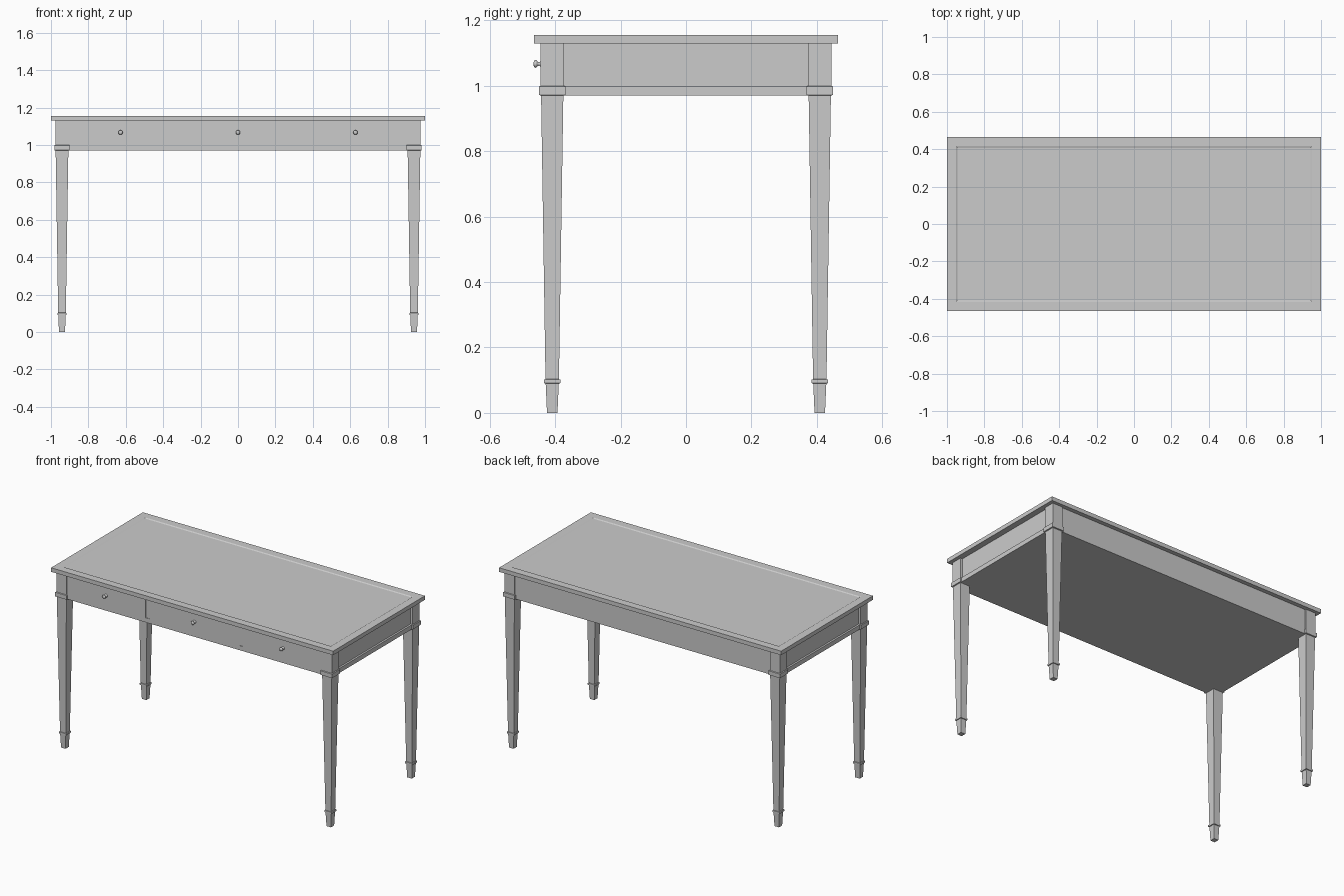
import bpy, bmesh, math
from mathutils import Matrix

if "Cube" in bpy.data.objects:
    bpy.data.objects.remove(bpy.data.objects["Cube"])


def finish(name, bm):
    bmesh.ops.recalc_face_normals(bm, faces=bm.faces)
    me = bpy.data.meshes.new(name)
    bm.to_mesh(me)
    bm.free()
    ob = bpy.data.objects.new(name, me)
    bpy.context.collection.objects.link(ob)
    return ob


def box(name, x0, x1, y0, y1, z0, z1):
    bm = bmesh.new()
    size = Matrix.Diagonal((x1 - x0, y1 - y0, z1 - z0, 1))
    mid = Matrix.Translation(((x0 + x1) / 2, (y0 + y1) / 2, (z0 + z1) / 2))
    bmesh.ops.create_cube(bm, size=1, matrix=mid @ size)
    return finish(name, bm)


def loft(name, profile, segs, at, turn=0.0, axis=Matrix.Identity(4), smooth=False):
    """Stack of rings from (radius, height) pairs, capped at both ends."""
    bm = bmesh.new()
    rings = []
    for r, h in profile:
        rings.append([bm.verts.new((r * math.cos(turn + 2 * math.pi * i / segs),
                                    r * math.sin(turn + 2 * math.pi * i / segs), h))
                      for i in range(segs)])
    for a, b in zip(rings, rings[1:]):
        for i in range(segs):
            j = (i + 1) % segs
            f = bm.faces.new((a[i], a[j], b[j], b[i]))
            f.smooth = smooth
    bm.faces.new(rings[0])
    bm.faces.new(rings[-1])
    bmesh.ops.transform(bm, matrix=Matrix.Translation(at) @ axis, verts=bm.verts)
    return finish(name, bm)


# Table top with a shallow sunken writing panel
top = box("table_top", -1, 1, -0.465, 0.465, 1.13, 1.156)
bm = bmesh.new()
bm.from_mesh(top.data)
face = max(bm.faces, key=lambda f: f.calc_center_median().z)
bmesh.ops.inset_region(bm, faces=[face], thickness=0.07)
bmesh.ops.inset_region(bm, faces=[face], thickness=0.010, depth=-0.004)
bm.to_mesh(top.data)
bm.free()

# Legs: half widths by height, square section
LX, LY = 0.941, 0.409
leg = [(0.016, 0), (0.020, 0.09), (0.025, 0.091), (0.025, 0.102), (0.0205, 0.103),
       (0.034, 0.97), (0.041, 0.972), (0.041, 0.998), (0.0355, 1.0), (0.0355, 1.13)]
leg = [(w * math.sqrt(2), z) for w, z in leg]
for side, sx in (("left", -1), ("right", 1)):
    for end, sy in (("front", -1), ("back", 1)):
        loft(f"{end}_{side}_leg", leg, 4, (sx * LX, sy * LY, 0), turn=math.pi / 4)

# Carcass with closed underside
box("carcass", -0.962, 0.962, -0.433, 0.438, 0.971, 1.13)

# Side lower mouldings
for side, sx in (("left", -1), ("right", 1)):
    a, b = sorted((sx * 0.95, sx * 0.974))
    box(f"{side}_moulding", a, b, -0.37, 0.37, 0.971, 1.0)

# Front rail, drawer dividers, drawers
box("front_rail", -0.905, 0.905, -0.440, -0.42, 0.971, 1.0)
for i, sx in enumerate((-1, 1)):
    box(f"divider_{i + 1}", sx * 0.333 - 0.015, sx * 0.333 + 0.015, -0.437, -0.42, 1.0, 1.13)
for i, (x0, x1) in enumerate(((-0.905, -0.348), (-0.318, 0.318), (0.348, 0.905))):
    box(f"drawer_{i + 1}", x0, x1, -0.440, -0.42, 1.0, 1.13)

# Knobs turned about the y axis
knob = [(0.011, 0.0), (0.009, 0.005), (0.005, 0.010), (0.006, 0.014),
        (0.011, 0.018), (0.012, 0.021), (0.010, 0.025), (0.005, 0.027)]
forward = Matrix.Rotation(math.pi / 2, 4, 'X')
for i, x in enumerate((-0.628, 0, 0.628)):
    loft(f"knob_{i + 1}", knob, 24, (x, -0.439, 1.067), axis=forward, smooth=True)
